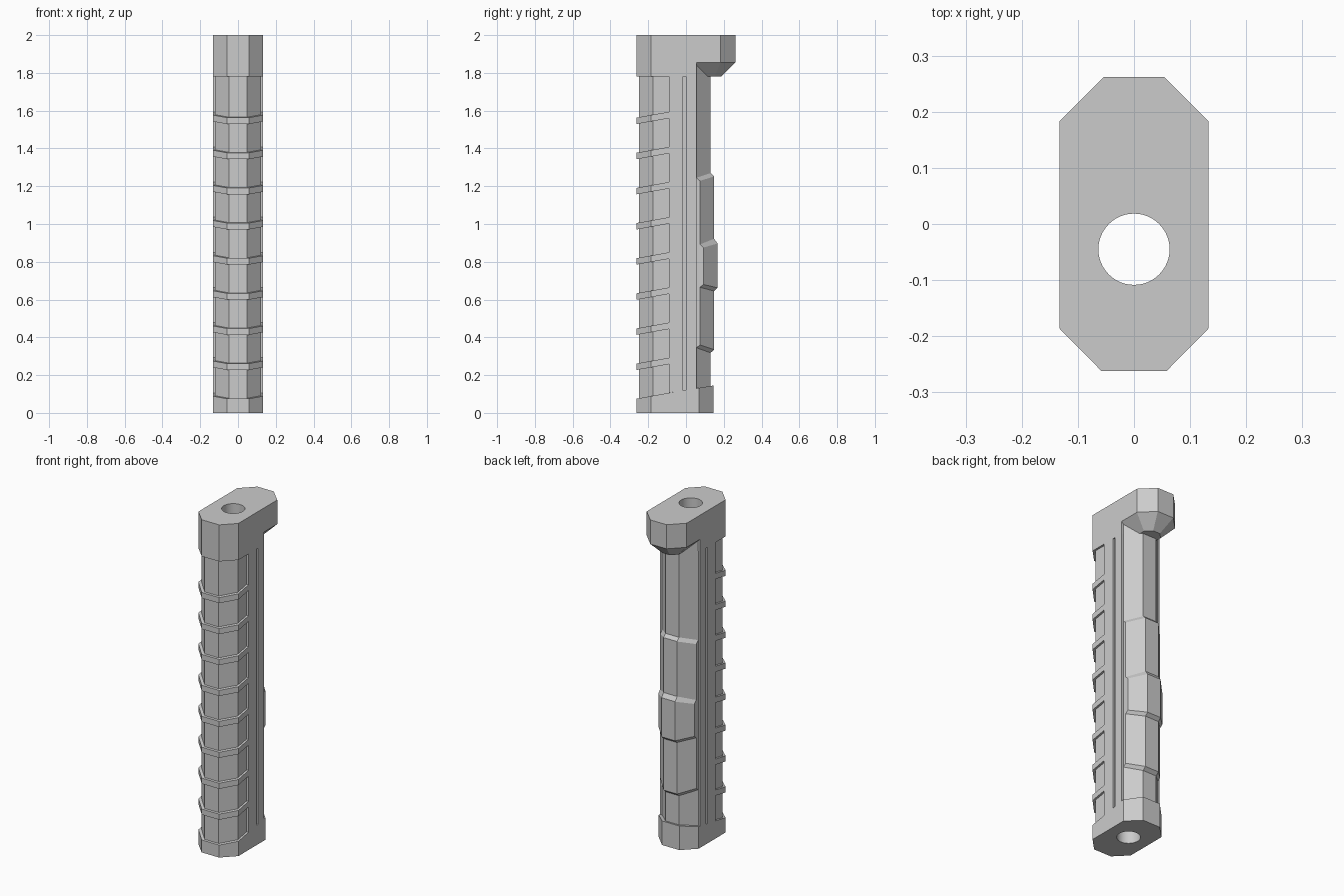
import bpy, bmesh, math

cube = bpy.data.objects.get("Cube")
if cube:
    bpy.data.objects.remove(cube, do_unlink=True)

grey = bpy.data.materials.new("plain_grey")
grey.use_nodes = True
colour = (0.6, 0.6, 0.6, 1)
grey.diffuse_color = colour
grey.node_tree.nodes["Principled BSDF"].inputs["Base Color"].default_value = colour

W = 0.133            # half width of the full section
SPLIT = -0.09        # where the ribbed front begins
STEP = 0.055         # where the back strap begins


def mirrored(half):
    """Close a right-hand outline, given front to back, with its mirror."""
    return half + [(-x, y) for x, y in reversed(half)]


def loft(bm, rings):
    """Skin equal rings of points and cap both ends."""
    rows = [[bm.verts.new(p) for p in ring] for ring in rings]
    n = len(rows[0])
    for a, b in zip(rows, rows[1:]):
        for i in range(n):
            j = (i + 1) % n
            bm.faces.new((a[i], a[j], b[j], b[i]))
    bm.faces.new(rows[0][::-1])
    bm.faces.new(rows[-1])


def prism(bm, outline, bottom, top):
    """Upright prism whose end heights depend on y."""
    loft(bm, [[(x, y, f(y)) for x, y in outline] for f in (bottom, top)])


def level(z):
    return lambda y: z


def slice_at(bm, co, normal):
    geom = bm.verts[:] + bm.edges[:] + bm.faces[:]
    bmesh.ops.bisect_plane(bm, geom=geom, plane_co=co, plane_no=normal)


def finish(name, bm, material=grey):
    bmesh.ops.recalc_face_normals(bm, faces=bm.faces[:])
    mesh = bpy.data.meshes.new(name)
    bm.to_mesh(mesh)
    bm.free()
    mesh.materials.append(material)
    obj = bpy.data.objects.new(name, mesh)
    bpy.context.collection.objects.link(obj)
    return obj


def base_top(y):
    """Sloping top edge of the base, front to back."""
    if y < SPLIT:
        return 0.075 + 0.18 * (y + 0.262)
    return 0.106 + 0.165 * (y - SPLIT)


front_half = [(0.058, -0.262), (W, -0.186)]

# Base: octagonal foot with a sloping top
bm = bmesh.new()
prism(bm, mirrored(front_half + [(W, 0.07), (0.058, 0.145)]), level(0), level(0.1))
for y in (SPLIT, STEP):
    slice_at(bm, (0, y, 0), (0, 1, 0))
for v in bm.verts:
    if v.co.z > 0.05:
        v.co.z = base_top(v.co.y)
base = finish("base", bm)

# Spine: full-width middle with a narrow groove down each side
bm = bmesh.new()
groove = [(W, -0.016), (W - 0.01, -0.016), (W - 0.01, 0), (W, 0)]
prism(bm, mirrored([(W, SPLIT)] + groove + [(W, STEP)]), base_top, level(1.78))
spine = finish("spine", bm)

# Recessed front panel
bm = bmesh.new()
prism(bm, mirrored([(0.047, -0.25), (0.121, -0.175), (0.121, SPLIT)]), level(0.03), level(1.78))
panel = finish("front_panel", bm)

# Slanted ribs across the front
bm = bmesh.new()
for i in range(1, 9):
    rise = i * 0.186
    prism(bm, mirrored(front_half + [(W, SPLIT)]),
          lambda y: base_top(min(y, SPLIT - 1e-5)) + rise - 0.034,
          lambda y: base_top(min(y, SPLIT - 1e-5)) + rise)
ribs = finish("front_ribs", bm)

# Head: octagonal block with a tapered underside at the back overhang
bm = bmesh.new()
prism(bm, mirrored(front_half + [(W, 0.183), (0.054, 0.262)]), level(1.78), level(2))
for y in (STEP, STEP + 0.001):
    slice_at(bm, (0, y, 0), (0, 1, 0))
slice_at(bm, (0, 0, 1.855), (0, 0, 1))
for v in bm.verts:
    if v.co.z < 1.8 and v.co.y > STEP + 0.0005:
        v.co.x = math.copysign(0.058 if abs(v.co.x) > 0.1 else 0.023, v.co.x)
        if v.co.y > 0.25:
            v.co.y -= 0.075
        elif v.co.y > 0.1:
            v.co.y -= 0.031
head = finish("head", bm)

# Back strap: chamfered back with stepped finger swells
# (height at the side, height at the back, swell)
steps = [(0.1, 0.1, 0), (0.345, 0.318, 0), (0.36, 0.335, 0.019),
         (0.665, 0.645, 0.019), (0.68, 0.662, 0.037), (0.875, 0.897, 0.037),
         (0.892, 0.922, 0.019), (1.228, 1.252, 0.019), (1.245, 1.27, 0), (1.86, 1.86, 0)]
bm = bmesh.new()
rings = []
for side, back, swell in steps:
    half = [(0.12, 0.03, side), (0.12, STEP + swell, side), (0.045, 0.13 + swell, back)]
    rings.append(half + [(-x, y, z) for x, y, z in reversed(half)])
loft(bm, rings)
strap = finish("back_strap", bm)

# Bolt hole through the whole length
bm = bmesh.new()
bmesh.ops.create_cone(bm, cap_ends=True, segments=48, radius1=0.0635, radius2=0.0635, depth=3)
bmesh.ops.translate(bm, verts=bm.verts[:], vec=(0, -0.045, 1))
cutter = finish("hole_cutter", bm)
for obj in (base, spine, panel, ribs, head):
    mod = obj.modifiers.new("hole", 'BOOLEAN')
    mod.operation = 'DIFFERENCE'
    mod.solver = 'EXACT'
    mod.object = cutter
    bpy.context.view_layer.objects.active = obj
    bpy.ops.object.modifier_apply(modifier=mod.name)
bpy.data.objects.remove(cutter, do_unlink=True)

# Crisp edges, smooth hole
bpy.ops.object.select_all(action='DESELECT')
for obj in (base, spine, panel, ribs, head, strap):
    obj.select_set(True)
bpy.context.view_layer.objects.active = base
bpy.ops.object.shade_smooth_by_angle(angle=math.radians(15))
